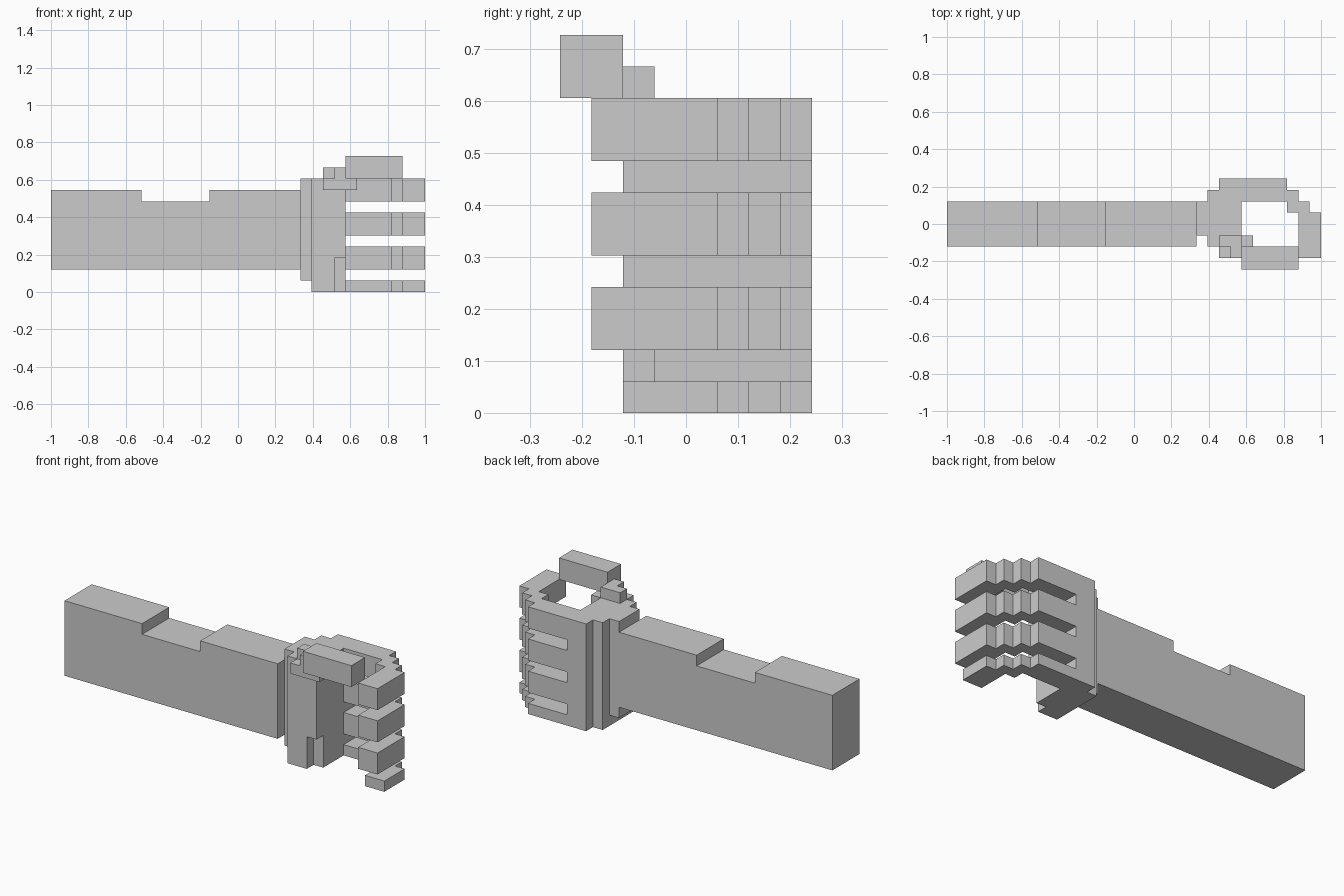
import bpy, bmesh
from mathutils import Vector

if "Cube" in bpy.data.objects:
    bpy.data.objects.remove(bpy.data.objects["Cube"])

U = 2 / 33  # block size; x counts from the left end, y from the centre, z from the floor


def prism(name, profile, lo, hi, axis='z'):
    """Extrude an outline: (x, y) along z, or (x, z) along y."""
    def point(a, b, c):
        x, y, z = (a, b, c) if axis == 'z' else (a, c, b)
        return Vector((x * U - 1, y * U, z * U))
    bm = bmesh.new()
    face = bm.faces.new([bm.verts.new(point(a, b, lo)) for a, b in profile])
    offset = point(0, 0, hi) - point(0, 0, lo)
    new = bmesh.ops.extrude_face_region(bm, geom=[face])['geom']
    bmesh.ops.translate(bm, vec=offset, verts=[v for v in new if isinstance(v, bmesh.types.BMVert)])
    if not any(len(f.verts) == len(profile) and f.calc_center_median().dot(offset) <
               new[0].co.dot(offset) for f in bm.faces if new and isinstance(new[0], bmesh.types.BMVert)):
        pass
    # close the starting end if the extrusion opened it
    edges = [e for e in bm.edges if e.is_boundary]
    if edges:
        bmesh.ops.holes_fill(bm, edges=edges)
    bmesh.ops.recalc_face_normals(bm, faces=bm.faces)
    mesh = bpy.data.meshes.new(name)
    bm.to_mesh(mesh)
    bm.free()
    obj = bpy.data.objects.new(name, mesh)
    bpy.context.collection.objects.link(obj)
    return obj


def block(name, x, y, z):
    return prism(name, [(x[0], y[0]), (x[1], y[0]), (x[1], y[1]), (x[0], y[1])], *z)


# forearm with a shallow dip in its top, then the wrist
prism('forearm', [(0, 2), (22, 2), (22, 9), (14, 9), (14, 8), (8, 8), (8, 9), (0, 9)], -2, 2, 'y')
block('wrist', (22, 23), (-1, 2), (1, 10))

# palm with the lower front corner cut away
palm = prism('palm', [(23, -2), (26, -2), (26, 4), (24, 4), (24, 3), (23, 3)], 0, 10)
cutter = block('palm_cutter', (25, 27), (-3, -1), (-1, 3))
cutter.hide_render = True
cutter.hide_viewport = True
cutter.display_type = 'WIRE'
cut = palm.modifiers.new('corner_cut', 'BOOLEAN')
cut.operation = 'DIFFERENCE'
cut.solver = 'EXACT'
cut.object = cutter

# four curled fingers, the smallest at the bottom
fingers = [('index', 8, 10, -3), ('middle', 5, 7, -3), ('ring', 2, 4, -3), ('little', 0, 1, -2)]
for name, lo, hi, tip in fingers:
    prism(name + '_finger', [(26, 2), (30, 2), (30, 1), (31, 1), (31, tip), (33, tip), (33, 1),
                             (32, 1), (32, 2), (31, 2), (31, 3), (30, 3), (30, 4), (26, 4)], lo, hi)

# thumb stepping up out of the palm
block('thumb_base', (24, 27), (-3, -1), (9, 10))
prism('thumb_knuckle', [(24, -2), (25, -2), (25, -3), (26, -3), (26, -1), (24, -1)], 10, 11)
block('thumb', (26, 31), (-4, -2), (10, 12))
